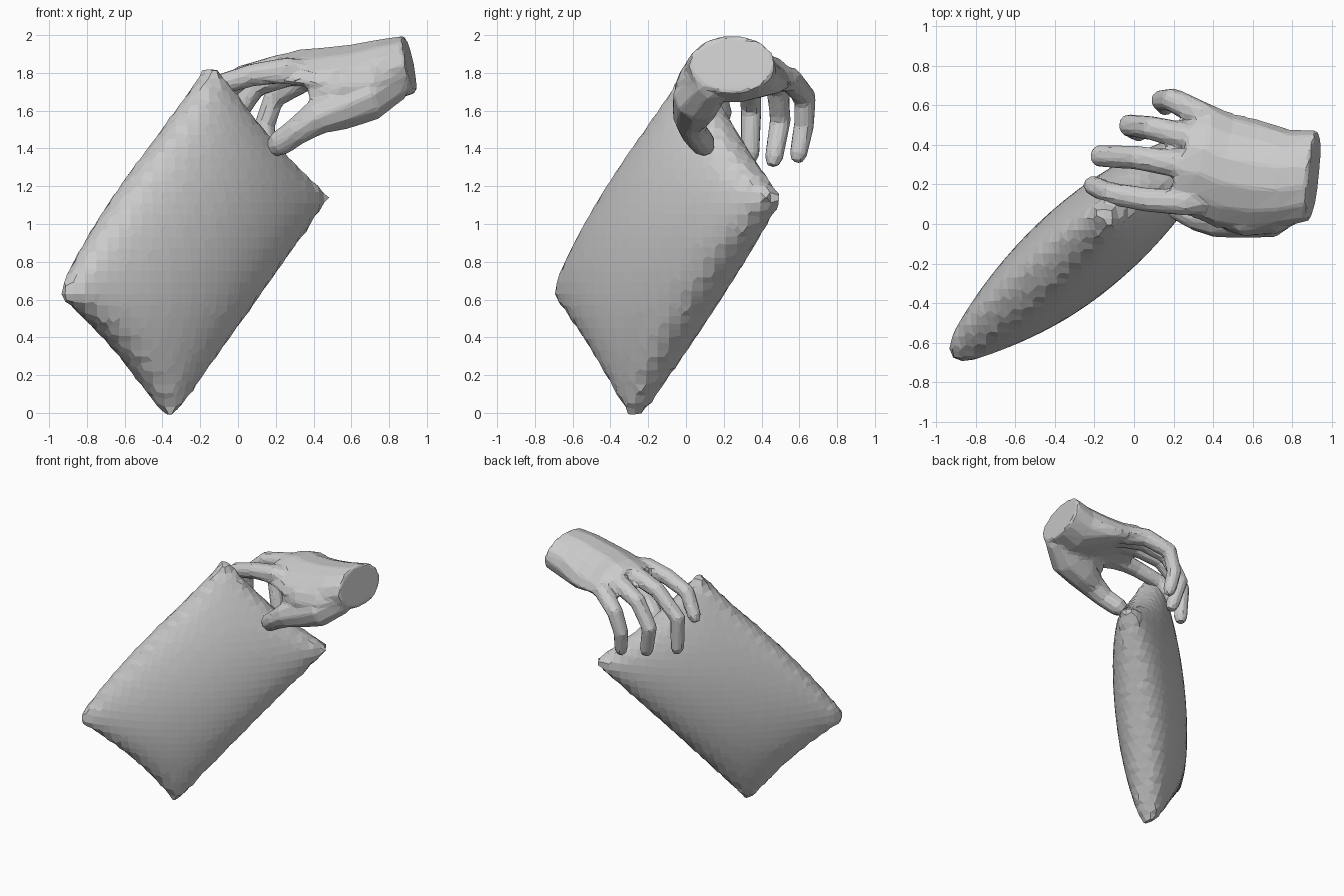
import bpy, bmesh, math
from mathutils import Vector

if "Cube" in bpy.data.objects:
    bpy.data.objects.remove(bpy.data.objects["Cube"])


def make_object(name, bm):
    bmesh.ops.recalc_face_normals(bm, faces=bm.faces)
    me = bpy.data.meshes.new(name)
    bm.to_mesh(me)
    bm.free()
    ob = bpy.data.objects.new(name, me)
    bpy.context.collection.objects.link(ob)
    return ob


def loft(bm, rings):
    """Skin a list of equal-sized point rings into bm and cap both ends."""
    vr = [[bm.verts.new(p) for p in r] for r in rings]
    n = len(vr[0])
    for r0, r1 in zip(vr, vr[1:]):
        for i in range(n):
            j = (i + 1) % n
            bm.faces.new((r0[i], r0[j], r1[j], r1[i]))
    bm.faces.new(vr[0])
    bm.faces.new(vr[-1])


def tube(bm, path, sides=8):
    """Finger-like tube through (x, y, z, radius) points with a blunt tip."""
    pts = [Vector(p[:3]) for p in path]
    rad = [p[3] + 0.004 for p in path]
    end = (pts[-1] - pts[-2]).normalized()
    pts.append(pts[-1] + end * rad[-1] * 0.9)
    rad.append(rad[-1] * 0.6)
    rings = []
    for i, (p, r) in enumerate(zip(pts, rad)):
        t = (pts[min(i + 1, len(pts) - 1)] - pts[max(i - 1, 0)]).normalized()
        u = Vector((0, 1, 0))
        u = (u - t * u.dot(t)).normalized()
        w = t.cross(u)
        rings.append([p + r * (u * math.cos(a) + w * math.sin(a))
                      for a in (math.tau * (k + 0.5) / sides for k in range(sides))])
    loft(bm, rings)


# Pillow: tilted puffed rectangle, one long edge bulging, the others drawn in
bottom = Vector((-0.365, -0.275, -0.03))
right = Vector((0.47, 0.485, 1.145))
left = Vector((-0.94, -0.685, 0.625))
U, V = (right - bottom) / 2, (left - bottom) / 2
N = U.cross(V).normalized()
C = (left + right) / 2
NU, NV = 32, 20
bm = bmesh.new()
sheets = []
for side in (1, -1):
    grid = []
    for i in range(NU + 1):
        a = -math.cos(math.pi * i / NU)
        row = []
        for j in range(NV + 1):
            b = -math.cos(math.pi * j / NV)
            puff = math.sqrt(max(0, (1 - a * a) * (1 - b * b)))
            bulge = 0.12 if b > 0 else -0.04
            p = C + U * a * (1.01 - 0.07 * (1 - b * b) * a * a) \
                  + V * b * (1.01 + bulge * (1 - a * a) * b * b)
            if a > 0 and b > 0:    # stretched top corner
                p += V * 0.16 * (a * b) ** 3
            row.append(bm.verts.new(p + N * side * (0.043 + 0.2 * puff)))
        grid.append(row)
    for i in range(NU):
        for j in range(NV):
            bm.faces.new((grid[i][j], grid[i + 1][j], grid[i + 1][j + 1], grid[i][j + 1]))
    sheets.append([grid[i][0] for i in range(NU)] + [grid[NU][j] for j in range(NV)]
                  + [grid[i][NV] for i in range(NU, 0, -1)] + [grid[0][j] for j in range(NV, 0, -1)])
f, k = sheets
for i in range(len(f)):
    j = (i + 1) % len(f)
    bm.faces.new((f[i], f[j], k[j], k[i]))
pillow = make_object("pillow", bm)
rm = pillow.modifiers.new("facets", 'REMESH')
rm.mode = 'VOXEL'
rm.voxel_size = 0.06
rm.use_smooth_shade = False

# Palm and wrist: x, y min, y max, z min, z max, arch, lean by z, skew by y
hand_bm = bmesh.new()
sections = [
    (0.91, 0.015, 0.475, 1.69, 2.00, 0.0, -0.19, 0.1),
    (0.76, -0.02, 0.48, 1.64, 1.98, 0.3, -0.1, 0.1),
    (0.60, -0.04, 0.53, 1.67, 1.955, 0.8, 0.0, 0.1),
    (0.46, -0.02, 0.56, 1.73, 1.94, 1.1, 0.0, 0.15),
    (0.34, 0.04, 0.60, 1.77, 1.93, 1.2, 0.0, 0.25),
    (0.24, 0.06, 0.60, 1.79, 1.90, 1.3, 0.0, 0.35),
]
rings = []
for x, y0, y1, z0, z1, arch, lean, skew in sections:
    cy, cz = (y0 + y1) / 2, (z0 + z1) / 2
    ring = []
    for q in range(14):
        ang = math.tau * q / 14
        dy = (y1 - y0) / 2 * math.cos(ang)
        dz = (z1 - z0) / 2 * math.sin(ang)
        ring.append((x + lean * dz + skew * dy, cy + dy, cz + dz - arch * dy * dy))
    rings.append(ring)
loft(hand_bm, rings)

# Fleshy thumb base, then the thumb pressing the front of the pillow
tube(hand_bm, [(0.86, 0.14, 1.79, 0.10), (0.70, 0.075, 1.74, 0.125), (0.54, 0.06, 1.72, 0.12),
               (0.45, 0.06, 1.70, 0.08)], 9)
tube(hand_bm, [(0.84, 0.14, 1.76, 0.10), (0.68, 0.06, 1.67, 0.13), (0.53, 0.045, 1.61, 0.115),
               (0.41, 0.025, 1.56, 0.09), (0.31, 0.04, 1.49, 0.07), (0.22, 0.09, 1.425, 0.066)], 9)

# Four fingers (index to little) curling over the back: knuckle to tip
fingers = [
    [(0.45, 0.13, 1.79, 0.065), (0.26, 0.11, 1.815, 0.068), (0.08, 0.12, 1.79, 0.06),
     (-0.12, 0.155, 1.73, 0.055), (-0.21, 0.195, 1.58, 0.048)],
    [(0.45, 0.28, 1.81, 0.065), (0.24, 0.30, 1.835, 0.068), (0.02, 0.335, 1.78, 0.06),
     (-0.17, 0.345, 1.61, 0.055), (-0.16, 0.34, 1.37, 0.048)],
    [(0.47, 0.38, 1.79, 0.065), (0.28, 0.44, 1.80, 0.068), (0.09, 0.485, 1.73, 0.06),
     (-0.025, 0.50, 1.55, 0.055), (0.025, 0.465, 1.35, 0.048)],
    [(0.50, 0.46, 1.76, 0.06), (0.35, 0.55, 1.765, 0.065), (0.19, 0.63, 1.67, 0.058),
     (0.14, 0.625, 1.52, 0.053), (0.16, 0.595, 1.37, 0.046)],
]
for path in fingers:
    tube(hand_bm, path)

# Fuse the hand into one low-poly skin
hand = make_object("hand", hand_bm)
fuse = hand.modifiers.new("fuse", 'REMESH')
fuse.mode = 'VOXEL'
fuse.voxel_size = 0.016
soft = hand.modifiers.new("soften", 'SMOOTH')
soft.factor = 0.5
soft.iterations = 3
low = hand.modifiers.new("low_poly", 'DECIMATE')
low.ratio = 0.09
